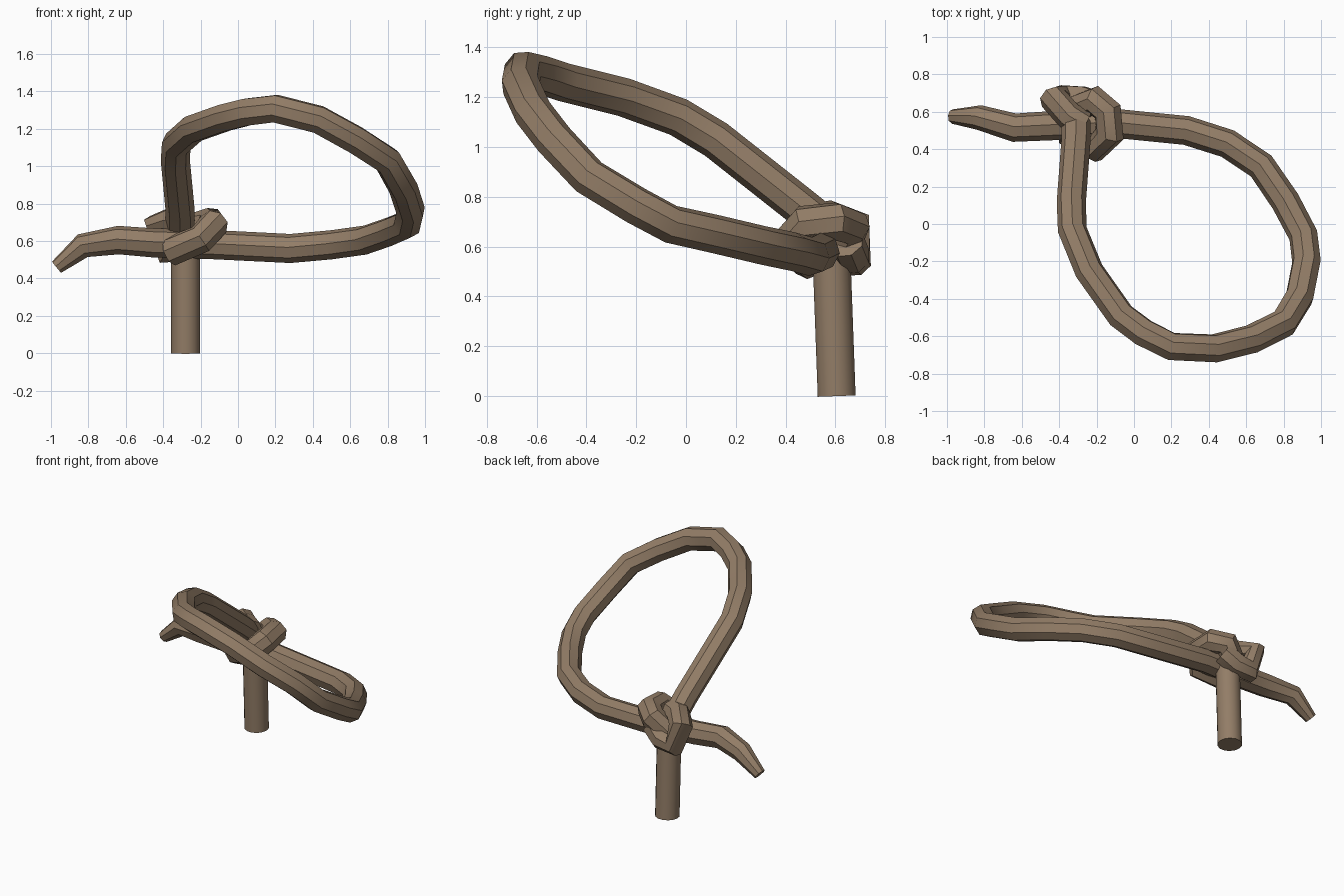
import bpy, math

rope = bpy.data.materials.new("tan rope")
rope.diffuse_color = (0.29, 0.205, 0.135, 1)


def tube(name, pts, r=0.078, res=3, closed=False, radii=None):
    """Low-poly rope strand swept along a polyline."""
    cu = bpy.data.curves.new(name, 'CURVE')
    cu.dimensions = '3D'
    cu.bevel_depth = r
    cu.bevel_resolution = res
    cu.use_fill_caps = True
    s = cu.splines.new('POLY')
    s.points.add(len(pts) - 1)
    for i, p in enumerate(pts):
        s.points[i].co = (*p, 1)
        s.points[i].radius = radii[i] if radii else 1
    s.use_cyclic_u = closed
    ob = bpy.data.objects.new(name, cu)
    bpy.context.collection.objects.link(ob)
    bpy.ops.object.select_all(action='DESELECT')
    ob.select_set(True)
    bpy.context.view_layer.objects.active = ob
    bpy.ops.object.convert(target='MESH')
    ob = bpy.context.object
    ob.data.materials.clear()
    ob.data.materials.append(rope)
    bpy.ops.object.shade_smooth_by_angle(angle=math.radians(40))
    return ob


# standing rope hanging straight down
tube("standing_rope", [(-0.28, 0.605, 0), (-0.28, 0.583, 0.6)], res=5)

# big loop, from the knot up and around, through the knot and out as the tail
loop = [(-0.31, 0.55, 0.69), (-0.31, 0.45, 0.77), (-0.335, 0.12, 1.03),
        (-0.33, -0.03, 1.12), (-0.24, -0.25, 1.20), (-0.07, -0.49, 1.26),
        (0.05, -0.58, 1.29), (0.20, -0.655, 1.308), (0.43, -0.665, 1.25),
        (0.63, -0.615, 1.14), (0.80, -0.53, 1.03), (0.885, -0.39, 0.88),
        (0.922, -0.20, 0.765), (0.905, -0.06, 0.69), (0.81, 0.12, 0.65),
        (0.68, 0.31, 0.605), (0.50, 0.43, 0.58), (0.28, 0.50, 0.56),
        (-0.12, 0.54, 0.58), (-0.45, 0.525, 0.59), (-0.64, 0.515, 0.605),
        (-0.83, 0.57, 0.575), (-0.97, 0.575, 0.46)]
tube("loop_and_tail", loop, res=2, radii=[1] * 20 + [0.98, 0.85, 0.5])

# slanted turn wrapping the knot
tube("knot_turn", [(-0.36, 0.50, 0.545), (-0.20, 0.41, 0.61), (-0.13, 0.48, 0.69),
                   (-0.14, 0.60, 0.70), (-0.21, 0.66, 0.68), (-0.29, 0.62, 0.60)],
     r=0.08, res=2)

# bight passing behind the standing rope
tube("knot_bight", [(-0.27, 0.53, 0.70), (-0.35, 0.58, 0.71), (-0.43, 0.67, 0.69),
                    (-0.38, 0.67, 0.545), (-0.28, 0.665, 0.56), (-0.2, 0.64, 0.62)],
     r=0.076, res=2)
